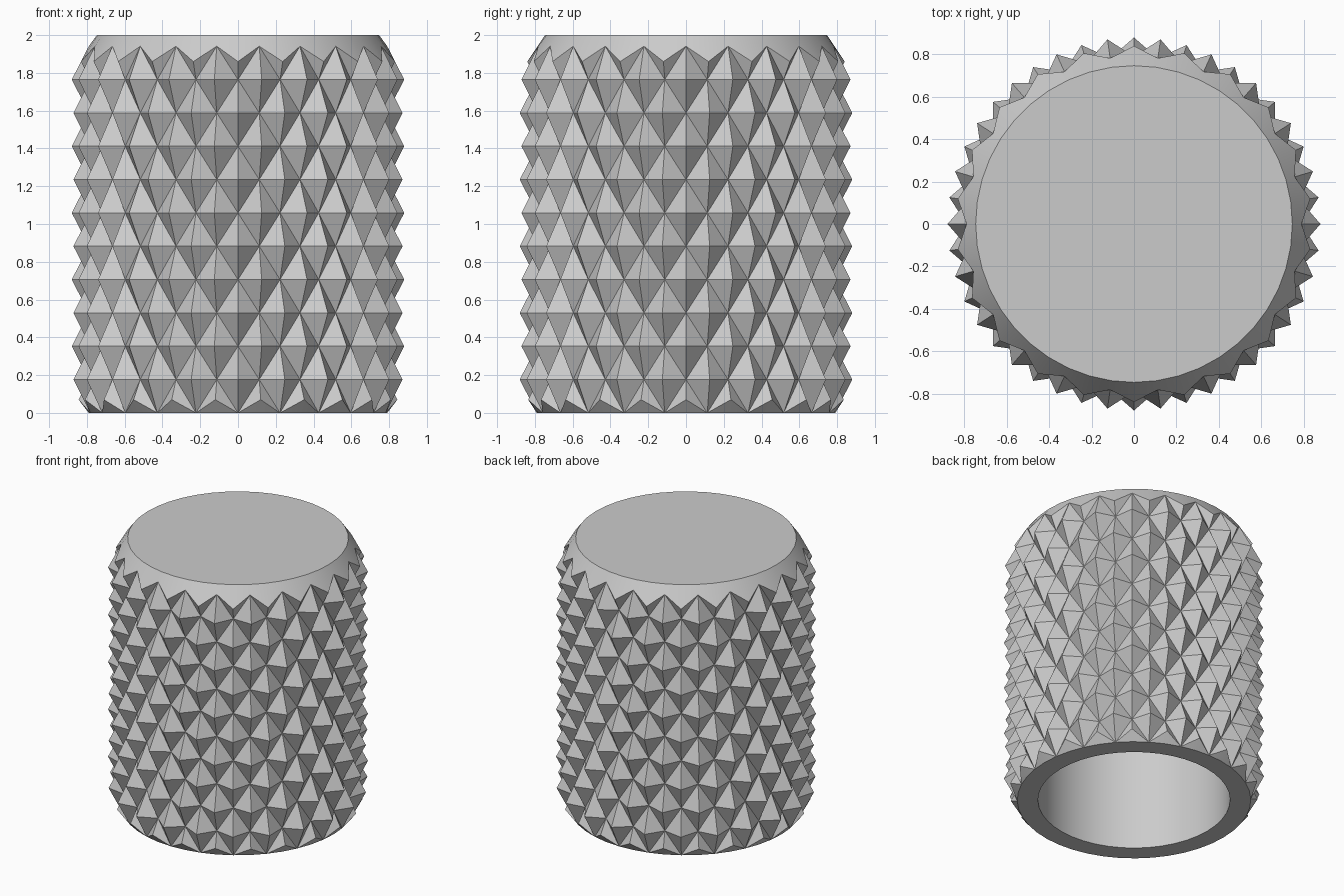
import bpy, bmesh, math

cube = bpy.data.objects.get("Cube")
if cube:
    bpy.data.objects.remove(cube, do_unlink=True)

COUNT = 44                  # angular steps, two per diamond
ROWS = 11                   # knurl rows
PITCH = 3 / 17              # height between rows
PEAK, VALLEY = 0.88, 0.79   # diamond tip and groove radii
HOLE, HOLE_TOP = 0.65, 1.85

grey = bpy.data.materials.new("plain grey")
grey.use_nodes = True
colour = (0.6, 0.6, 0.6, 1)
grey.diffuse_color = colour
grey.node_tree.nodes["Principled BSDF"].inputs["Base Color"].default_value = colour

bm = bmesh.new()


def point(i, radius, z):
    a = math.tau * i / COUNT
    return bm.verts.new((radius * math.sin(a), -radius * math.cos(a), z))


def ring(radius, z):
    return [point(i, radius, z) for i in range(COUNT)]


def face(verts, smooth=False):
    f = bm.faces.new(verts)
    f.smooth = smooth


def bridge(low, high, smooth=False):
    for i in range(COUNT):
        j = (i + 1) % COUNT
        face([low[i], low[j], high[j], high[i]], smooth)


def is_peak(k, i):
    return (k + i) % 2 == 1


def knurl_point(k, i):
    """Diamond tip or groove point; end rows are trimmed by the chamfers."""
    if not is_peak(k, i):
        return point(i, VALLEY, k * PITCH)
    if k == 0:
        return point(i, 0.844, 0.07)
    if k == ROWS:
        return point(i, 0.84, 1.86)
    return point(i, PEAK, k * PITCH)


# Knurled wall: every cell is split along the groove
grid = [[knurl_point(k, i) for i in range(COUNT)] for k in range(ROWS + 1)]
for k in range(ROWS):
    for i in range(COUNT):
        j = (i + 1) % COUNT
        a, b, c, d = grid[k][i], grid[k][j], grid[k + 1][j], grid[k + 1][i]
        if is_peak(k, i):
            face([a, b, d])
            face([b, c, d])
        else:
            face([a, b, c])
            face([a, c, d])

# Top chamfer and flat cap
top = ring(0.747, 2)
bridge(grid[ROWS], top, True)
face(top)

# Small bottom chamfer, filling the notches down to the rim circle
rim = [point(i, VALLEY, 0) if is_peak(0, i) else grid[0][i] for i in range(COUNT)]
for i in range(1, COUNT, 2):
    left, right = grid[0][i - 1], grid[0][(i + 1) % COUNT]
    face([left, rim[i], grid[0][i]], True)
    face([rim[i], right, grid[0][i]], True)

# Rim, bore wall and bore ceiling
mouth, ceiling = ring(HOLE, 0), ring(HOLE, HOLE_TOP)
bridge(mouth, rim)
bridge(ceiling, mouth, True)
face(ceiling[::-1])

bmesh.ops.recalc_face_normals(bm, faces=bm.faces)
mesh = bpy.data.meshes.new("knurled_cap")
bm.to_mesh(mesh)
bm.free()
mesh.materials.append(grey)
cap = bpy.data.objects.new("knurled_cap", mesh)
bpy.context.collection.objects.link(cap)
